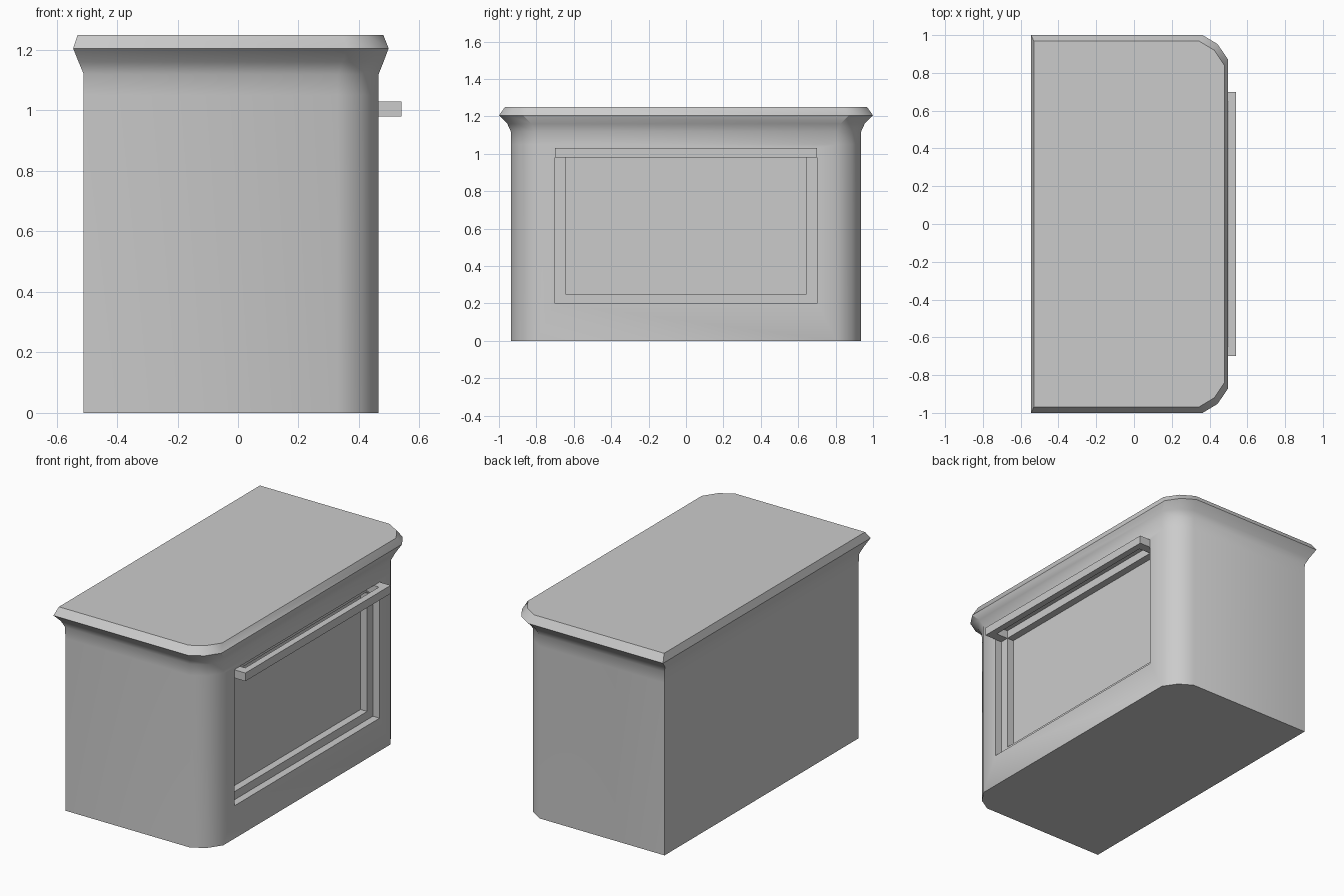
import bpy, bmesh, math

if "Cube" in bpy.data.objects:
    bpy.data.objects.remove(bpy.data.objects["Cube"])


def finish(bm, name):
    bmesh.ops.recalc_face_normals(bm, faces=bm.faces)
    mesh = bpy.data.meshes.new(name)
    bm.to_mesh(mesh)
    bm.free()
    ob = bpy.data.objects.new(name, mesh)
    bpy.context.collection.objects.link(ob)
    return ob


def box(name, x0, x1, y, z0, z1):
    bm = bmesh.new()
    bmesh.ops.create_cube(bm, size=1)
    for v in bm.verts:
        v.co.x = x1 if v.co.x > 0 else x0
        v.co.y = y if v.co.y > 0 else -y
        v.co.z = z1 if v.co.z > 0 else z0
    return finish(bm, name)


def prism(name, outline, z0, z1):
    bm = bmesh.new()
    face = bm.faces.new([bm.verts.new((x, y, z0)) for x, y in outline])
    new = bmesh.ops.extrude_face_region(bm, geom=[face], use_keep_orig=True)["geom"]
    for v in new:
        if isinstance(v, bmesh.types.BMVert):
            v.co.z = z1
    return finish(bm, name)


# Cabinet body: stacked outlines (z, back x, front x, half width) with two-step front corners
rings = [(0, -.51, .465, .935), (1.05, -.51, .465, .935), (1.12, -.51, .465, .937),
         (1.16, -.527, .481, .955), (1.205, -.545, .498, 1.0), (1.25, -.53, .48, .968)]
bm = bmesh.new()
loops = []
for z, back, front, w in rings:
    half = [(back, w), (front - .135, w), (front - .055, w - .048), (front, w - .13)]
    pts = half + [(x, -y) for x, y in reversed(half)]
    loops.append([bm.verts.new((x, y, z)) for x, y in pts])
for a, b in zip(loops, loops[1:]):
    for i in range(len(a)):
        j = (i + 1) % len(a)
        bm.faces.new((a[i], a[j], b[j], b[i]))
bm.faces.new(loops[0])
bm.faces.new(loops[-1])
body = finish(bm, "cabinet_body")

# Two-step recess for the door panel
for name, x0, y, z0, z1 in (("outer_recess_cutter", .42, .70, .20, 1.03),
                            ("inner_recess_cutter", .375, .645, .25, .98)):
    cutter = box(name, x0, .6, y, z0, z1)
    mod = body.modifiers.new(name, "BOOLEAN")
    mod.operation = "DIFFERENCE"
    mod.solver = "EXACT"
    mod.object = cutter
    bpy.context.view_layer.objects.active = body
    bpy.ops.object.modifier_apply(modifier=name)
    bpy.data.objects.remove(cutter)

bpy.ops.object.select_all(action="DESELECT")
body.select_set(True)
bpy.context.view_layer.objects.active = body
bpy.ops.object.shade_smooth_by_angle(angle=math.radians(35))

# U-shaped door handle across the top of the recess
arm = [(.42, .70), (.54, .70)]
inner = [(.50, .645), (.42, .645)]
outline = ([(.42, -.70), (.54, -.70), (.54, .70), (.42, .70)]
           + [(.42, .645), (.50, .645), (.50, -.645), (.42, -.645)])
prism("door_handle", outline, .98, 1.03)
